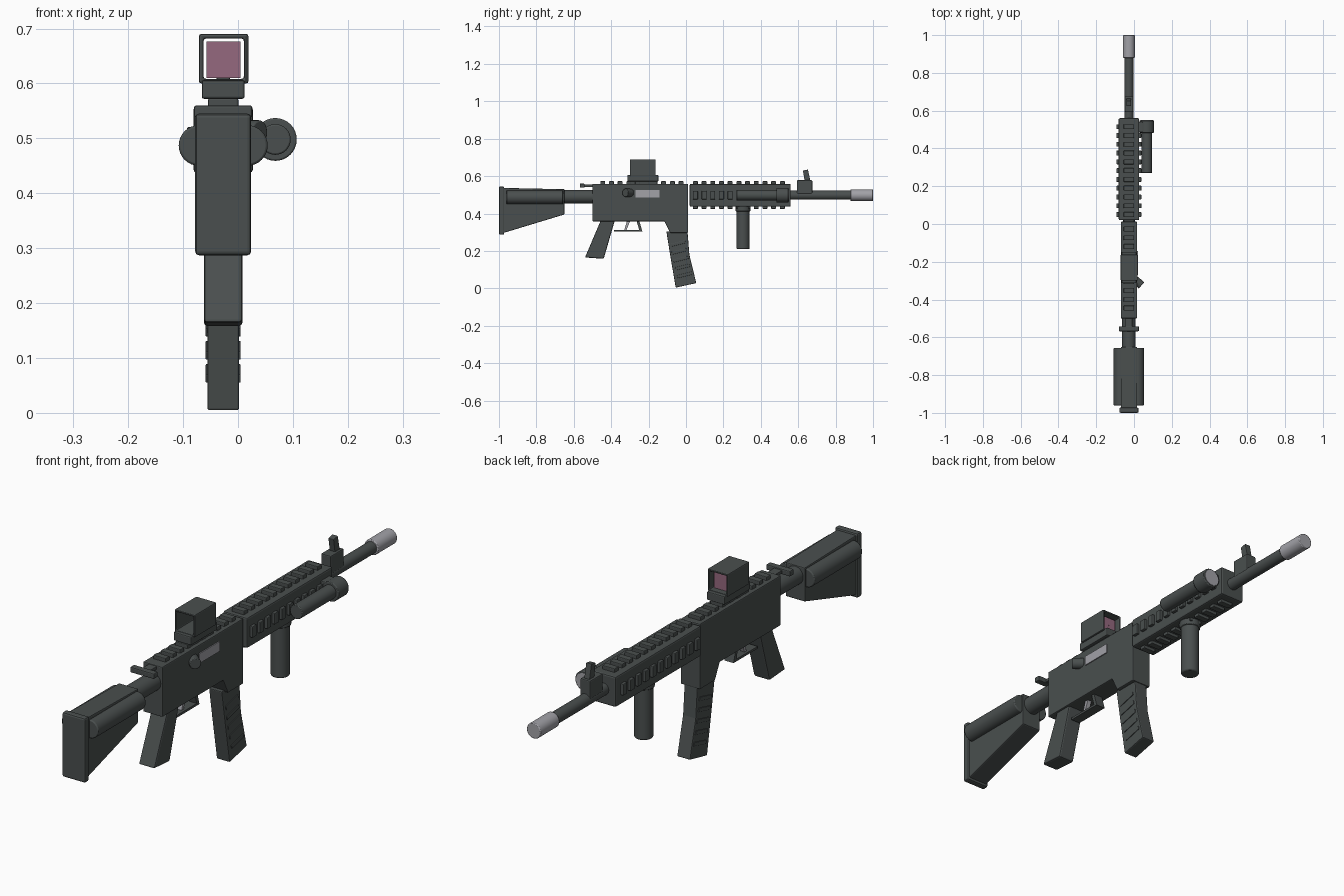
import bpy, bmesh, math
from mathutils import Vector, Matrix

if "Cube" in bpy.data.objects:
    bpy.data.objects.remove(bpy.data.objects["Cube"])

CX = -0.027   # centre plane of the body
BORE = 0.498  # height of the barrel axis


def material(name, rgb):
    m = bpy.data.materials.new(name)
    m.use_nodes = True
    m.diffuse_color = (*rgb, 1)
    m.node_tree.nodes["Principled BSDF"].inputs["Base Color"].default_value = (*rgb, 1)
    return m


DARK = material("dark grey", (0.068, 0.078, 0.077))
STEEL = material("light steel", (0.36, 0.36, 0.39))
PINK = material("pink glass", (0.30, 0.14, 0.21))


def finish(name, bm, mat, bevel=0.0, smooth=False):
    bmesh.ops.recalc_face_normals(bm, faces=bm.faces[:])
    me = bpy.data.meshes.new(name)
    bm.to_mesh(me)
    bm.free()
    me.materials.append(mat)
    ob = bpy.data.objects.new(name, me)
    bpy.context.collection.objects.link(ob)
    if bevel:
        mod = ob.modifiers.new("bevel", 'BEVEL')
        mod.width = bevel
        mod.segments = 2
        mod.limit_method = 'ANGLE'
    if smooth:
        bpy.ops.object.select_all(action='DESELECT')
        ob.select_set(True)
        bpy.context.view_layer.objects.active = ob
        bpy.ops.object.shade_smooth_by_angle(angle=math.radians(35))
    return ob


def add_block(bm, centre, size, rot=None):
    m = Matrix.Translation(centre) @ (rot or Matrix()) @ Matrix.Diagonal((*size, 1))
    bmesh.ops.create_cube(bm, size=1, matrix=m)


def box(name, x, y, z, mat=DARK, bevel=0.004, rot=None):
    """Block given by its x, y and z ranges."""
    bm = bmesh.new()
    centre = [sum(r) / 2 for r in (x, y, z)]
    add_block(bm, centre, [r[1] - r[0] for r in (x, y, z)], rot)
    return finish(name, bm, mat, bevel)


def side_profile(name, points, half_width, mat=DARK, bevel=0.004):
    """Side outline (y, z) extruded across the body."""
    bm = bmesh.new()
    face = bm.faces.new([bm.verts.new((CX - half_width, y, z)) for y, z in points])
    ext = bmesh.ops.extrude_face_region(bm, geom=[face])
    moved = [v for v in ext["geom"] if isinstance(v, bmesh.types.BMVert)]
    bmesh.ops.translate(bm, verts=moved, vec=(2 * half_width, 0, 0))
    return finish(name, bm, mat, bevel)


def rod(name, start, end, radius, mat=DARK, bevel=0.0, sides=32):
    a, b = Vector(start), Vector(end)
    turn = (b - a).to_track_quat('Z', 'Y').to_matrix().to_4x4()
    bm = bmesh.new()
    bmesh.ops.create_cone(bm, cap_ends=True, segments=sides, radius1=radius, radius2=radius,
                          depth=(b - a).length, matrix=Matrix.Translation((a + b) / 2) @ turn)
    return finish(name, bm, mat, bevel, True)


def teeth(name, centres, size):
    bm = bmesh.new()
    for c in centres:
        add_block(bm, c, size)
    return finish(name, bm, DARK, 0.003)


# Shoulder stock
side_profile("stock", [(-0.98, 0.537), (-0.65, 0.53), (-0.65, 0.395), (-0.98, 0.295)], 0.043)
box("butt_plate", (CX - 0.051, CX + 0.051), (-1, -0.972), (0.287, 0.545), bevel=0.007)
for side, label in ((-1, "right"), (1, "left")):
    x = CX + side * 0.044
    rod(label + "_cheek_tube", (x, -0.96, 0.487), (x, -0.657, 0.487), 0.037, bevel=0.004)
rod("buffer_tube", (CX, -0.66, 0.49), (CX, -0.49, 0.49), 0.036)

# Receiver with magazine well
side_profile("receiver", [(-0.5, 0.558), (0.012, 0.558), (0.012, 0.297), (-0.085, 0.297),
                          (-0.115, 0.358), (-0.5, 0.358)], 0.043)
box("charging_handle_stem", (CX - 0.018, CX + 0.018), (-0.555, -0.48), (0.542, 0.555), bevel=0.002)
box("charging_handle_bar", (CX - 0.053, CX + 0.053), (-0.568, -0.542), (0.538, 0.56))
box("ejection_port", (CX + 0.042, CX + 0.047), (-0.27, -0.143), (0.487, 0.526), STEEL, 0)
rod("forward_assist", (0.005, -0.295, 0.511), (0.04, -0.325, 0.511), 0.022, bevel=0.003)

# Grip, trigger and guard
side_profile("pistol_grip", [(-0.455, 0.365), (-0.38, 0.365), (-0.44, 0.158), (-0.54, 0.165)],
             0.035, bevel=0.006)
side_profile("trigger_guard", [(-0.385, 0.312), (-0.25, 0.312), (-0.265, 0.362), (-0.25, 0.362),
                               (-0.233, 0.303), (-0.385, 0.303)], 0.02, bevel=0)
side_profile("trigger", [(-0.315, 0.362), (-0.298, 0.362), (-0.318, 0.312), (-0.33, 0.312)],
             0.009, STEEL, 0)

# Curved magazine with slanted ribs
side_profile("magazine", [(-0.105, 0.305), (0.008, 0.305), (0.018, 0.18), (0.055, 0.028),
                          (-0.055, 0.004), (-0.085, 0.18)], 0.029)
bm = bmesh.new()
for i in range(5):
    z = 0.24 - i * 0.042
    y = -0.042 + 0.035 * (i / 4) ** 1.3
    add_block(bm, (CX, y, z), (0.064, 0.08, 0.016), Matrix.Rotation(math.radians(14), 4, 'X'))
finish("magazine_ribs", bm, DARK, 0.002)

# Handguard and accessory rails
box("handguard", (CX - 0.054, CX + 0.054), (0.02, 0.56), (0.437, 0.558), bevel=0.006)
steps = [0.05 + i * 0.0465 for i in range(11)]
teeth("handguard_top_rail", [(CX, y, 0.562) for y in steps], (0.055, 0.026, 0.022))
teeth("handguard_bottom_rail", [(CX, y, 0.436) for y in steps], (0.055, 0.026, 0.022))
teeth("handguard_side_rails", [(CX + s * 0.055, y, BORE) for y in steps for s in (-1, 1)],
      (0.022, 0.026, 0.045))
teeth("receiver_top_rail", [(CX, -0.445 + i * 0.0465, 0.562) for i in range(10)],
      (0.055, 0.026, 0.022))

# Barrel, muzzle and front sight
rod("barrel", (CX, 0.5, BORE), (CX, 0.9, BORE), 0.024)
rod("muzzle", (CX, 0.88, BORE), (CX, 1, BORE), 0.031, STEEL, 0.003)
box("front_sight_base", (CX - 0.022, CX + 0.022), (0.593, 0.675), (0.505, 0.578))
side_profile("front_sight_post", [(0.635, 0.57), (0.665, 0.575), (0.652, 0.635), (0.625, 0.63)],
             0.012, bevel=0.002)

# Vertical foregrip
rod("foregrip", (CX, 0.305, 0.21), (CX, 0.305, 0.43), 0.035, bevel=0.005)
rod("foregrip_collar", (CX, 0.305, 0.412), (CX, 0.305, 0.44), 0.04, bevel=0.003)

# Torch on the left side
LX = 0.068
rod("torch_body", (LX, 0.27, BORE), (LX, 0.5, BORE), 0.028, bevel=0.003)
rod("torch_head", (LX, 0.483, BORE), (LX, 0.548, BORE), 0.039, bevel=0.003)
rod("torch_lens", (LX, 0.545, BORE), (LX, 0.55, BORE), 0.033, STEEL)
box("torch_mount", (0.02, 0.06), (0.485, 0.54), (0.5, 0.53))

# Hollow optical sight
box("sight_mount", (CX - 0.026, CX + 0.026), (-0.3, -0.16), (0.55, 0.578), bevel=0.002)
box("sight_base", (CX - 0.039, CX + 0.039), (-0.313, -0.148), (0.572, 0.606))
bm = bmesh.new()
add_block(bm, (CX + 0.001, -0.231, 0.645), (0.09, 0.137, 0.09))
ends = [f for f in bm.faces if abs(f.normal.y) > 0.9]
bmesh.ops.delete(bm, geom=ends, context='FACES')
hood = finish("sight_hood", bm, DARK)
shell = hood.modifiers.new("walls", 'SOLIDIFY')
shell.thickness = 0.012
shell.offset = -1
edge = hood.modifiers.new("bevel", 'BEVEL')
edge.width = 0.004
edge.segments = 2
box("sight_glass", (CX - 0.03, CX + 0.032), (-0.187, -0.183), (0.61, 0.676), PINK, 0)
rod("sight_dot", (CX + 0.001, -0.189, 0.643), (CX + 0.001, -0.181, 0.643), 0.002, PINK, sides=8)
